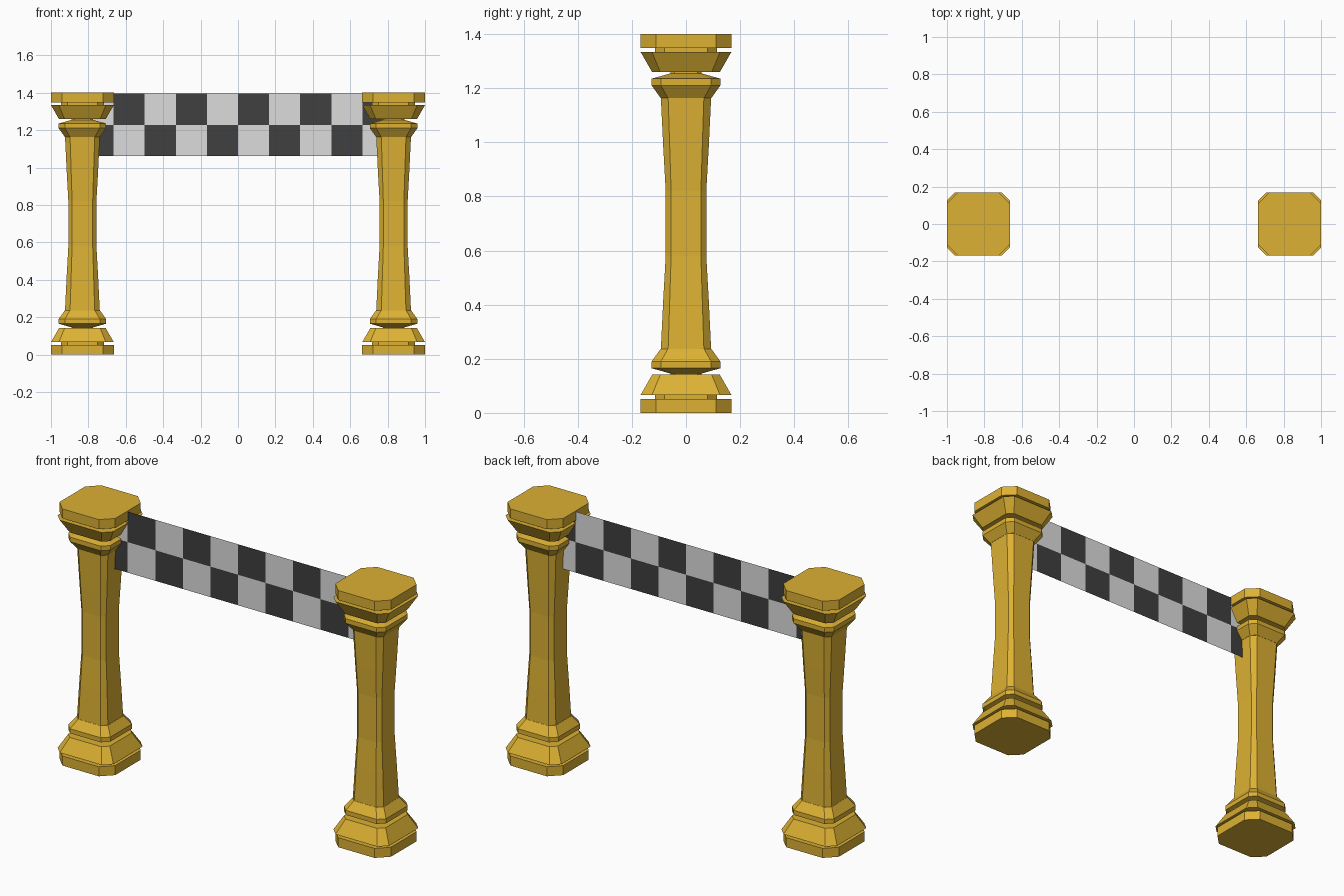
import bpy, bmesh

if "Cube" in bpy.data.objects:
    bpy.data.objects.remove(bpy.data.objects["Cube"])


def material(name, rgb):
    m = bpy.data.materials.new(name)
    m.diffuse_color = (*rgb, 1)
    m.use_nodes = True
    m.node_tree.nodes["Principled BSDF"].inputs["Base Color"].default_value = m.diffuse_color
    return m


GOLD = material("gold", (0.72, 0.44, 0.033))
LIGHT = material("banner white", (0.72, 0.72, 0.72))
DARK = material("banner black", (0.05, 0.05, 0.05))

COLUMN_X = 0.832
HEIGHT = 1.4


def finish(bm, name, mats):
    me = bpy.data.meshes.new(name)
    bm.to_mesh(me)
    bm.free()
    for m in mats:
        me.materials.append(m)
    ob = bpy.data.objects.new(name, me)
    bpy.context.collection.objects.link(ob)
    return ob


def loft(name, rings, x):
    """Stack of chamfered squares given as (z, half width, chamfer)."""
    bm = bmesh.new()
    loops = []
    for z, h, c in rings:
        k = h - c
        pts = [(h, -k), (h, k), (k, h), (-k, h), (-h, k), (-h, -k), (-k, -h), (k, -h)]
        loops.append([bm.verts.new((x + px, py, z)) for px, py in pts])
    for a, b in zip(loops, loops[1:]):
        for i in range(8):
            j = (i + 1) % 8
            bm.faces.new((a[i], a[j], b[j], b[i]))
    bm.faces.new(loops[0])
    bm.faces.new(loops[-1])
    bmesh.ops.recalc_face_normals(bm, faces=bm.faces)
    return finish(bm, name, [GOLD])


# Parts of the lower half; each is repeated upside down at the top
END_PARTS = {
    "slab": [(0, 0.168, 0.058), (0.052, 0.168, 0.058)],
    "slab_neck": [(0.05, 0.115, 0.035), (0.068, 0.115, 0.035)],
    "flared_block": [(0.066, 0.168, 0.042), (0.141, 0.125, 0.03)],
    "collar_neck": [(0.139, 0.058, 0.015), (0.156, 0.058, 0.015)],
    "collar": [(0.145, 0.056, 0.015), (0.165, 0.127, 0.034),
               (0.19, 0.127, 0.034), (0.236, 0.094, 0.027)],
}
SHAFT = [(0.234, 0.093, 0.027), (0.42, 0.084, 0.024), (0.58, 0.075, 0.02),
         (0.82, 0.075, 0.02), (0.98, 0.084, 0.024), (1.166, 0.093, 0.027)]

# Two columns
for side, x in (("left", -COLUMN_X), ("right", COLUMN_X)):
    loft(side + "_shaft", SHAFT, x)
    for part, rings in END_PARTS.items():
        loft(f"{side}_base_{part}", rings, x)
        loft(f"{side}_top_{part}", [(HEIGHT - z, h, c) for z, h, c in rings], x)

# Chequered banner strung between the column centres
COLS, ROWS, CELL, BOTTOM = 10, 2, 2 * COLUMN_X / 10, 1.062
bm = bmesh.new()
grid = [[bm.verts.new((-COLUMN_X + i * CELL, 0, BOTTOM + r * CELL))
         for i in range(COLS + 1)] for r in range(ROWS + 1)]
for r in range(ROWS):
    for i in range(COLS):
        f = bm.faces.new((grid[r][i], grid[r][i + 1], grid[r + 1][i + 1], grid[r + 1][i]))
        f.material_index = 1 if (i + r) % 2 == 0 else 0
finish(bm, "chequered_banner", [LIGHT, DARK])
